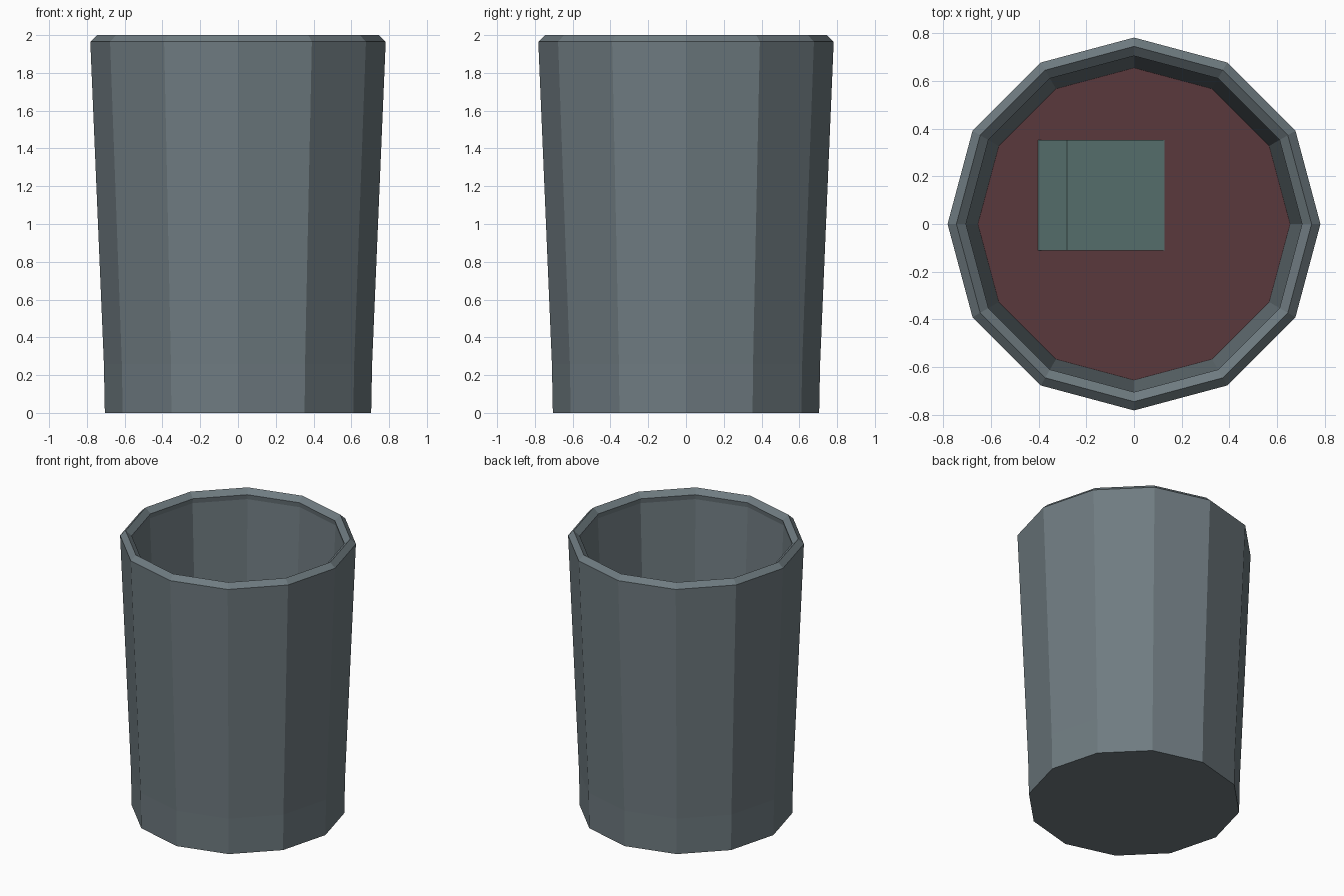
import bpy, bmesh
from math import cos, sin, pi, radians

if "Cube" in bpy.data.objects:
    bpy.data.objects.remove(bpy.data.objects["Cube"])

SIDES = 12
LEVEL = 0.7


def finish(name, bm, color):
    bmesh.ops.recalc_face_normals(bm, faces=bm.faces[:])
    mesh = bpy.data.meshes.new(name)
    bm.to_mesh(mesh)
    bm.free()
    mat = bpy.data.materials.new(name + "_colour")
    mat.diffuse_color = (*color, 1)
    mat.use_nodes = True
    mat.node_tree.nodes["Principled BSDF"].inputs["Base Color"].default_value = mat.diffuse_color
    mesh.materials.append(mat)
    obj = bpy.data.objects.new(name, mesh)
    bpy.context.collection.objects.link(obj)
    return obj


def lathe(name, profile, color):
    """Closed twelve-sided solid: capped at both ends of the profile."""
    bm = bmesh.new()
    rings = [[bm.verts.new((r * cos(2 * pi * i / SIDES), r * sin(2 * pi * i / SIDES), z))
              for i in range(SIDES)] for r, z in profile]
    for a, b in zip(rings, rings[1:]):
        for i in range(SIDES):
            j = (i + 1) % SIDES
            bm.faces.new((a[i], a[j], b[j], b[i]))
    bm.faces.new(rings[0])
    bm.faces.new(rings[-1])
    return finish(name, bm, color)


# Cup: outer wall, bevelled rim, inner wall and floor
lathe("cup", [(0.705, 0), (0.71, 0.26), (0.782, 1.965), (0.745, 2.0),
              (0.705, 1.965), (0.711, 1.93), (0.655, LEVEL), (0.635, 0.26),
              (0.63, 0.08)], (0.16, 0.20, 0.22))

# Drink surface, a thin slab meeting the inner wall
lathe("drink", [(0.653, LEVEL - 0.03), (0.656, LEVEL)], (0.10, 0.04, 0.045))

# Tilted ice cube, half sunk in the drink
bm = bmesh.new()
bmesh.ops.create_cube(bm, size=0.464)
ice = finish("ice_cube", bm, (0.13, 0.22, 0.21))
ice.location = (-0.187, 0.12, LEVEL - 0.09)
ice.rotation_euler = (0, radians(28.4), 0)
